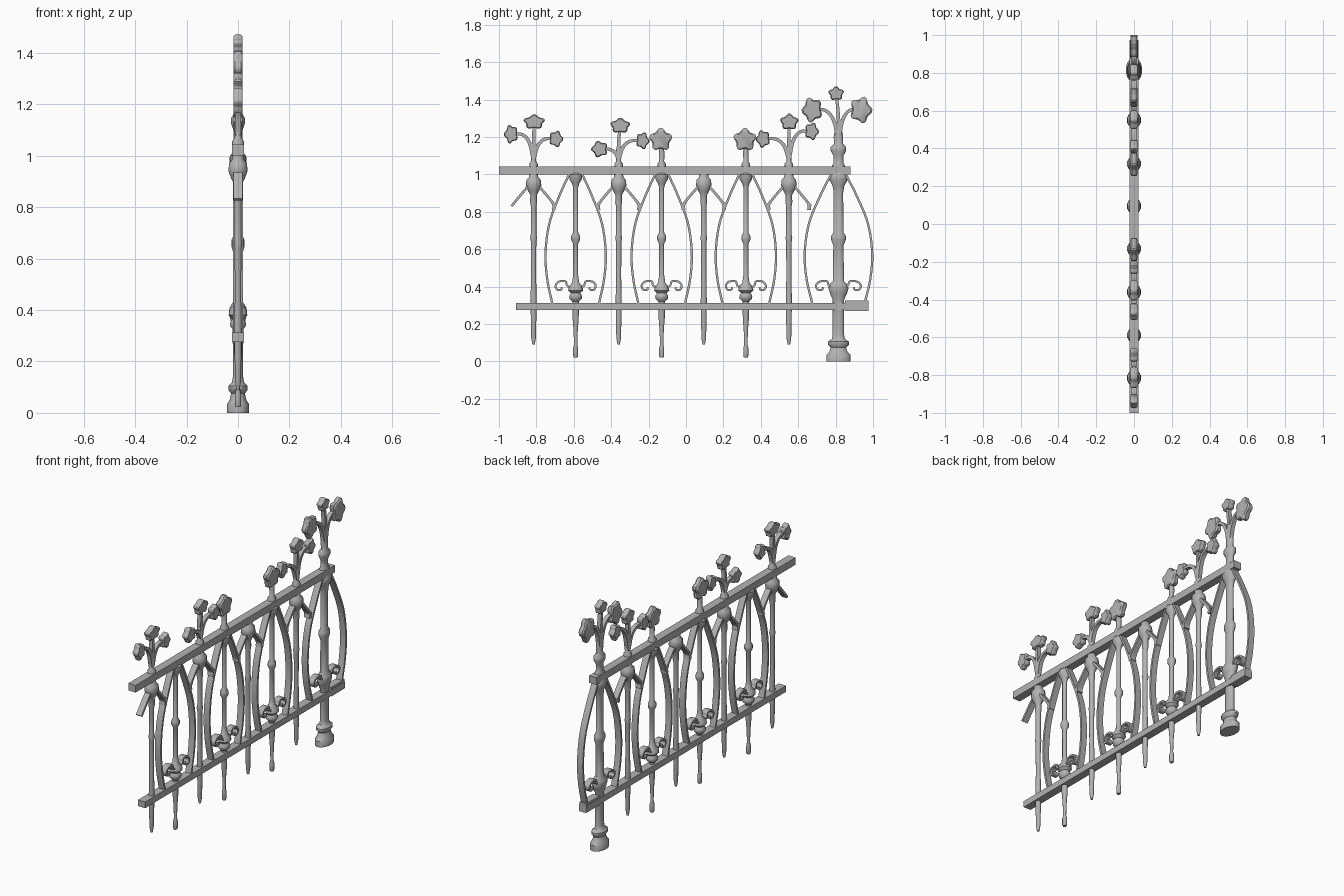
import bpy, bmesh, math
from mathutils import Vector

cube = bpy.data.objects.get("Cube")
if cube:
    bpy.data.objects.remove(cube, do_unlink=True)

iron = bpy.data.materials.new("grey_iron")
iron.use_nodes = True
GREY = (0.45, 0.45, 0.45, 1)
iron.diffuse_color = GREY
iron.node_tree.nodes["Principled BSDF"].inputs["Base Color"].default_value = GREY


def finish(name, bm, angle=40):
    bmesh.ops.recalc_face_normals(bm, faces=bm.faces)
    mesh = bpy.data.meshes.new(name)
    bm.to_mesh(mesh)
    bm.free()
    mesh.materials.append(iron)
    obj = bpy.data.objects.new(name, mesh)
    bpy.context.collection.objects.link(obj)
    bpy.ops.object.select_all(action='DESELECT')
    obj.select_set(True)
    bpy.context.view_layer.objects.active = obj
    bpy.ops.object.shade_smooth_by_angle(angle=math.radians(angle))
    return obj


def loft(bm, rings):
    """Skin a list of equal rings of points and cap both ends."""
    rows = [[bm.verts.new(p) for p in ring] for ring in rings]
    n = len(rows[0])
    for a, b in zip(rows, rows[1:]):
        for i in range(n):
            j = (i + 1) % n
            bm.faces.new((a[i], a[j], b[j], b[i]))
    bm.faces.new(rows[0])
    bm.faces.new(rows[-1])


def turned(name, y, profile, flat=1.0, sides=12):
    """Upright turned bar; profile holds (half width, height)."""
    bm = bmesh.new()
    turns = [(i + 0.5) * math.tau / sides for i in range(sides)]
    loft(bm, [[(r * flat * math.cos(a), y + r * math.sin(a), z) for a in turns]
              for r, z in profile])
    return finish(name, bm)


def smooth_path(points, steps=6):
    """Catmull-Rom curve through (y, z) points."""
    pts = [Vector(p) for p in points]
    pts = [2 * pts[0] - pts[1]] + pts + [2 * pts[-1] - pts[-2]]
    out = []
    for a, b, c, d in zip(pts, pts[1:], pts[2:], pts[3:]):
        for s in range(steps):
            t = s / steps
            out.append(0.5 * (2 * b + (c - a) * t + (2 * a - 5 * b + 4 * c - d) * t ** 2
                              + (3 * b - a - 3 * c + d) * t ** 3))
    return out + [pts[-2]]


def strap(name, points, thick, half_x, end_thick=None):
    """Flat bar bent along a path in the plane of the fence."""
    path = smooth_path(points)
    last = len(path) - 1
    end_thick = end_thick or thick
    rings = []
    for i, p in enumerate(path):
        d = (path[min(i + 1, last)] - path[max(i - 1, 0)]).normalized()
        n = Vector((-d.y, d.x)) * (thick + (end_thick - thick) * i / last) / 2
        a, b = p + n, p - n
        rings.append([(-half_x, a.x, a.y), (half_x, a.x, a.y),
                      (half_x, b.x, b.y), (-half_x, b.x, b.y)])
    bm = bmesh.new()
    loft(bm, rings)
    return finish(name, bm)


def leaf(name, y, z, ry, rz, tilt=0.0, half_x=0.018):
    """Lobed flat leaf with softened rim."""
    outline = []
    for i in range(30):
        a = i * math.tau / 30
        r = 0.9 + 0.13 * math.cos(5 * (a - tilt - math.pi / 2))
        outline.append((ry * r * math.cos(a), rz * r * math.sin(a)))
    bm = bmesh.new()
    loft(bm, [[(x, y + s * u, z + s * v) for u, v in outline]
              for x, s in ((-half_x, 0.86), (-half_x * 0.6, 1), (half_x * 0.6, 1), (half_x, 0.86))])
    return finish(name, bm)


def rail(name, y0, y1, z0, z1, half_x):
    bm = bmesh.new()
    loft(bm, [[(-half_x, y, z0), (half_x, y, z0), (half_x, y, z1), (-half_x, y, z1)]
              for y in (y0, y1)])
    return finish(name, bm)


# Rails
rail("top_rail", -1.0, 0.88, 1.0, 1.043, 0.024)
rail("bottom_rail", -0.91, 0.975, 0.275, 0.312, 0.024)
rail("bottom_rail_end", 0.85, 0.975, 0.27, 0.325, 0.022)

# Pickets with a bulbous head and drooping branches
PICKET = [(0.007, 0.09), (0.013, 0.125), (0.016, 0.27), (0.017, 0.32), (0.014, 0.45),
          (0.015, 0.64), (0.019, 0.66), (0.015, 0.68), (0.015, 0.83), (0.019, 0.85),
          (0.018, 0.89), (0.03, 0.91), (0.043, 0.94), (0.04, 0.97), (0.026, 0.985), (0.024, 1.01)]
PICKETS = (-0.815, -0.36, 0.095, 0.55)
for k, y in enumerate(PICKETS):
    turned(f"picket_{k}", y, PICKET, 0.9)
    for s, side in ((-1, "right"), (1, "left")):
        strap(f"picket_branch_{side}_{k}",
              [(y + s * 0.02, 0.945), (y + s * 0.06, 0.9), (y + s * 0.118, 0.83)],
              0.014, 0.018)
        if k or s > 0:
            strap(f"branch_bud_{side}_{k}",
                  [(y + s * 0.095, 0.855), (y + s * 0.108, 0.835), (y + s * 0.108, 0.81)],
                  0.012, 0.019, 0.02)

# Balusters with rings, foot collar and long pin
BALUSTER = [(0.011, 0.022), (0.014, 0.03), (0.014, 0.07), (0.009, 0.09), (0.012, 0.17),
            (0.017, 0.23), (0.018, 0.32), (0.034, 0.335), (0.036, 0.35), (0.026, 0.365),
            (0.042, 0.38), (0.038, 0.4), (0.02, 0.42), (0.014, 0.46), (0.014, 0.63),
            (0.025, 0.65), (0.025, 0.67), (0.014, 0.69), (0.014, 0.93), (0.02, 0.95),
            (0.035, 0.975), (0.036, 1.0), (0.026, 1.01)]
BALUSTERS = (-0.59, -0.13, 0.32)
for k, y in enumerate(BALUSTERS):
    turned(f"baluster_{k}", y, BALUSTER, 0.9)

# Large end post
POST_Y = 0.815
POST = [(0.066, 0), (0.066, 0.035), (0.05, 0.05), (0.042, 0.075), (0.058, 0.09), (0.058, 0.105),
        (0.036, 0.12), (0.031, 0.14), (0.031, 0.33), (0.045, 0.36), (0.055, 0.39), (0.05, 0.41),
        (0.03, 0.43), (0.028, 0.62), (0.04, 0.65), (0.04, 0.67), (0.027, 0.69), (0.026, 0.9),
        (0.032, 0.94), (0.05, 0.97), (0.05, 0.995), (0.036, 1.01), (0.036, 1.045), (0.027, 1.06),
        (0.027, 1.1), (0.042, 1.125), (0.042, 1.145), (0.024, 1.165), (0.026, 1.2), (0.015, 1.26)]
turned("end_post", POST_Y, POST, 0.66, 16)

# Bowed straps and scrolls on both sides of each baluster and of the end post
for k, y in enumerate(BALUSTERS + (POST_Y,)):
    wide = 1.12 if y == POST_Y else 1.0
    for s, side in ((-1, "right"), (1, "left")):
        bow = [(0.035, 1.0), (0.085, 0.89), (0.14, 0.74), (0.161, 0.58), (0.152, 0.44), (0.125, 0.31)]
        strap(f"bowed_strap_{side}_{k}", [(y + s * wide * u, z) for u, z in bow], 0.012, 0.019)
        curl = [(0.02, 0.39), (0.045, 0.405), (0.055, 0.428), (0.09, 0.426), (0.107, 0.405),
                (0.098, 0.383), (0.078, 0.383), (0.074, 0.396)]
        strap(f"scroll_{side}_{k}", [(y + s * wide * u, z) for u, z in curl], 0.011, 0.018)

# Flower sprays: base y, then (y, z, half width, half height) of right, middle and left leaf
STEM = [(0.022, 1.03), (0.024, 1.055), (0.014, 1.07), (0.015, 1.12), (0.011, 1.15)]
SPRAYS = (
    (-0.815, 1.08, [(-0.935, 1.215, 0.038, 0.05), (-0.812, 1.28, 0.058, 0.04), (-0.695, 1.19, 0.038, 0.045)]),
    (-0.36, 1.08, [(-0.462, 1.135, 0.045, 0.045), (-0.352, 1.26, 0.054, 0.042), (-0.232, 1.18, 0.036, 0.046)]),
    (0.55, 1.08, [(0.412, 1.19, 0.038, 0.048), (0.552, 1.28, 0.05, 0.044), (0.672, 1.23, 0.038, 0.048)]),
    (POST_Y, 1.18, [(0.675, 1.345, 0.056, 0.068), (0.803, 1.432, 0.042, 0.038), (0.935, 1.345, 0.06, 0.072)]),
)
for k, (y, base, leaves) in enumerate(SPRAYS):
    if y != POST_Y:
        turned(f"spray_stem_{k}", y, STEM)
    for (ly, lz, ry, rz), side in zip(leaves, ("right", "middle", "left")):
        leaf(f"spray_leaf_{side}_{k}", ly, lz, ry, rz, (y - ly) * 3)
        if side == "middle":
            path = [(y, base), (y, (base + lz) / 2), (ly, lz)]
        else:
            rise = lz - base
            path = [(y, base), (y + (ly - y) * 0.18, base + rise * 0.65),
                    (y + (ly - y) * 0.5, base + rise * 0.98), (ly, lz)]
        strap(f"spray_stalk_{side}_{k}", path, 0.022, 0.012, 0.015)

# Single leaf buds above two balusters
for k, y in enumerate((-0.13, 0.32)):
    turned(f"bud_stem_{k}", y, STEM)
    leaf(f"bud_leaf_{k}", y - 0.005, 1.185, 0.062, 0.062)
